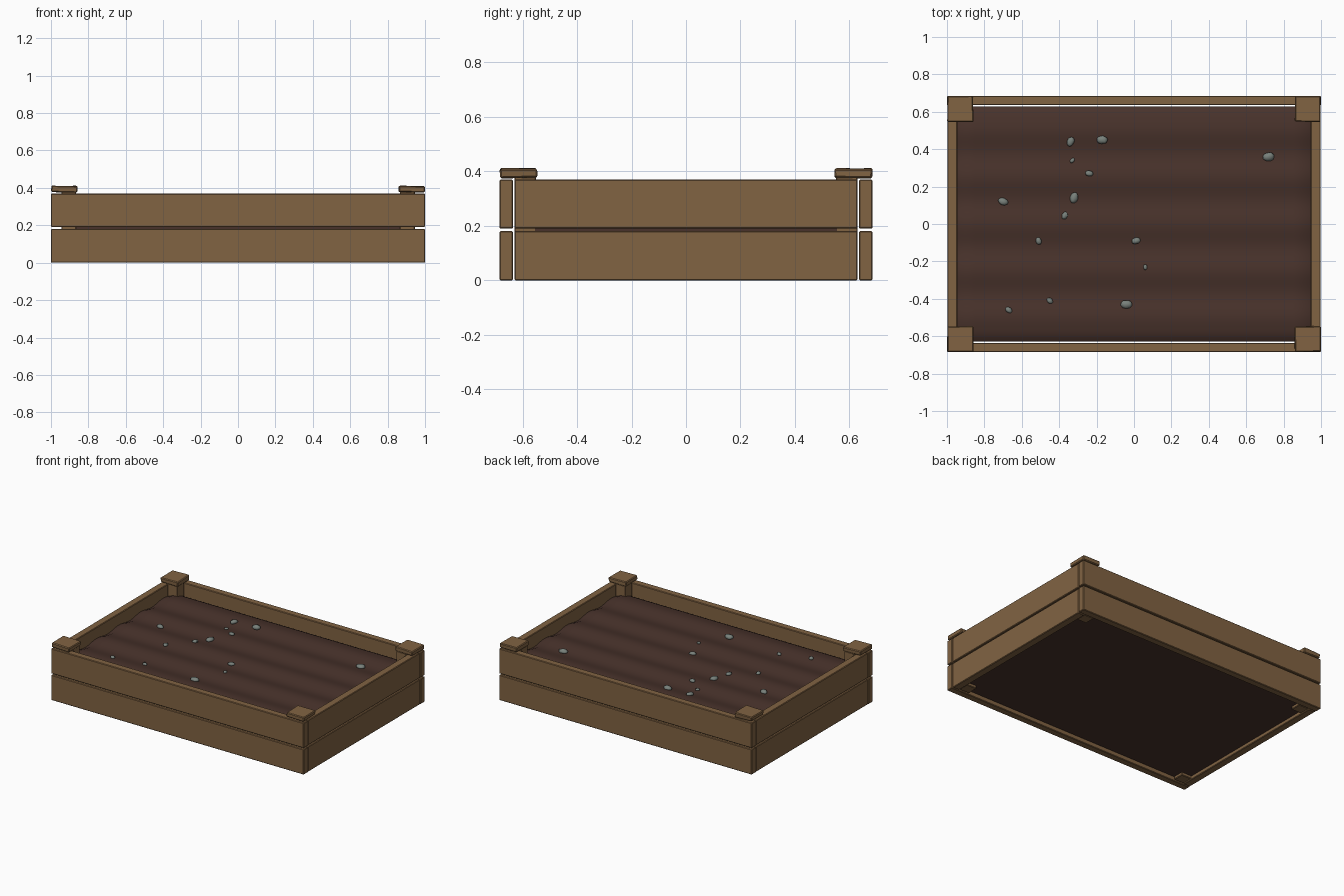
import bpy, bmesh, math, random
from mathutils import Matrix, Vector

random.seed(4)
if "Cube" in bpy.data.objects:
    bpy.data.objects.remove(bpy.data.objects["Cube"])


def material(name, colour):
    mat = bpy.data.materials.new(name)
    mat.use_nodes = True
    mat.diffuse_color = (*colour, 1)
    mat.node_tree.nodes["Principled BSDF"].inputs["Base Color"].default_value = (*colour, 1)
    return mat


wood = material("brown wood", (0.22, 0.125, 0.055))
earth = material("dark soil", (0.065, 0.032, 0.024))
rock = material("grey stone", (0.19, 0.22, 0.20))


def finish(bm, name, mat, angle=30):
    mesh = bpy.data.meshes.new(name)
    bm.to_mesh(mesh)
    bm.free()
    mesh.materials.append(mat)
    obj = bpy.data.objects.new(name, mesh)
    bpy.context.collection.objects.link(obj)
    bpy.ops.object.select_all(action="DESELECT")
    obj.select_set(True)
    bpy.context.view_layer.objects.active = obj
    bpy.ops.object.shade_smooth_by_angle(angle=math.radians(angle))
    return obj


def box(name, low, high, bevel=0.004, wobble=0.0):
    """Bevelled timber between two corners, optionally a little uneven."""
    low, high = Vector(low), Vector(high)
    bm = bmesh.new()
    bmesh.ops.create_cube(bm, size=1)
    for v in bm.verts:
        v.co = Vector((low[i] + high[i]) / 2 + v.co[i] * (high[i] - low[i]) for i in range(3))
        v.co += Vector(random.uniform(-wobble, wobble) for _ in range(3))
    bmesh.ops.bevel(bm, geom=bm.edges[:], offset=bevel, segments=1, affect="EDGES")
    return finish(bm, name, wood)


# Two courses of planks on each side
for level, z0, z1 in (("lower", 0.0, 0.181), ("upper", 0.19, 0.37)):
    for side, s in (("front", -1), ("back", 1)):
        y0, y1 = sorted((s * 0.635, s * 0.685))
        box(f"{side}_{level}_plank", (-1, y0, z0), (1, y1, z1))
    for side, s in (("right", -1), ("left", 1)):
        x0, x1 = sorted((s * 0.945, s * 0.998))
        box(f"{side}_{level}_plank", (x0, -0.63, z0), (x1, 0.63, z1))

# Corner posts and their caps
for side, sx in (("right", -1), ("left", 1)):
    for end, sy in (("front", -1), ("back", 1)):
        x0, x1 = sorted((sx * 0.865, sx * 0.945))
        y0, y1 = sorted((sy * 0.55, sy * 0.63))
        box(f"{end}_{side}_post", (x0, y0, 0.005), (x1, y1, 0.38))
        x0, x1 = sorted((sx * 0.86, sx * 0.997))
        y0, y1 = sorted((sy * 0.547, sy * 0.683))
        box(f"{end}_{side}_cap", (x0, y0, 0.376), (x1, y1, 0.41), 0.005, 0.003)


def soil_height(x, y):
    edge = min(0.945 - abs(x), 0.628 - abs(y))
    drop = 0.02 * max(0, 1 - edge / 0.05) ** 2
    return 0.302 + 0.008 * math.cos(y * math.tau / 0.25) - drop


# Furrowed soil filling the bed
bm = bmesh.new()
bmesh.ops.create_grid(bm, x_segments=40, y_segments=60, size=1)
for v in bm.verts:
    x, y = v.co.x * 0.945, v.co.y * 0.628
    v.co = (x, y, soil_height(x, y))
rim = [e for e in bm.edges if e.is_boundary]
skirt = bmesh.ops.extrude_edge_only(bm, edges=rim)["geom"]
for v in skirt:
    if isinstance(v, bmesh.types.BMVert):
        v.co.z = 0.025
bmesh.ops.contextual_create(bm, geom=[e for e in skirt if isinstance(e, bmesh.types.BMEdge) and e.is_boundary])
bmesh.ops.recalc_face_normals(bm, faces=bm.faces[:])
finish(bm, "soil", earth, 50)

# Pebbles scattered on the soil: x, y, radius
pebbles = [
    (-0.34, 0.44, 0.025), (-0.17, 0.45, 0.027), (-0.33, 0.34, 0.014),
    (-0.24, 0.27, 0.02), (-0.70, 0.12, 0.025), (-0.32, 0.14, 0.027),
    (-0.37, 0.045, 0.02), (-0.51, -0.09, 0.019), (0.01, -0.09, 0.022),
    (0.06, -0.23, 0.014), (-0.45, -0.41, 0.017), (-0.67, -0.46, 0.018),
    (-0.04, -0.43, 0.029), (0.72, 0.36, 0.029),
]
bm = bmesh.new()
for x, y, r in pebbles:
    place = (Matrix.Translation((x, y, soil_height(x, y) + r * 0.2))
             @ Matrix.Rotation(random.uniform(0, math.pi), 4, "Z")
             @ Matrix.Diagonal((r * 1.1, r * 0.8, r * 0.6, 1)))
    new = bmesh.ops.create_icosphere(bm, subdivisions=2, radius=1, matrix=place)["verts"]
    for v in new:
        v.co += Vector(random.uniform(-0.08, 0.08) * r for _ in range(3))
finish(bm, "pebbles", rock, 60)
